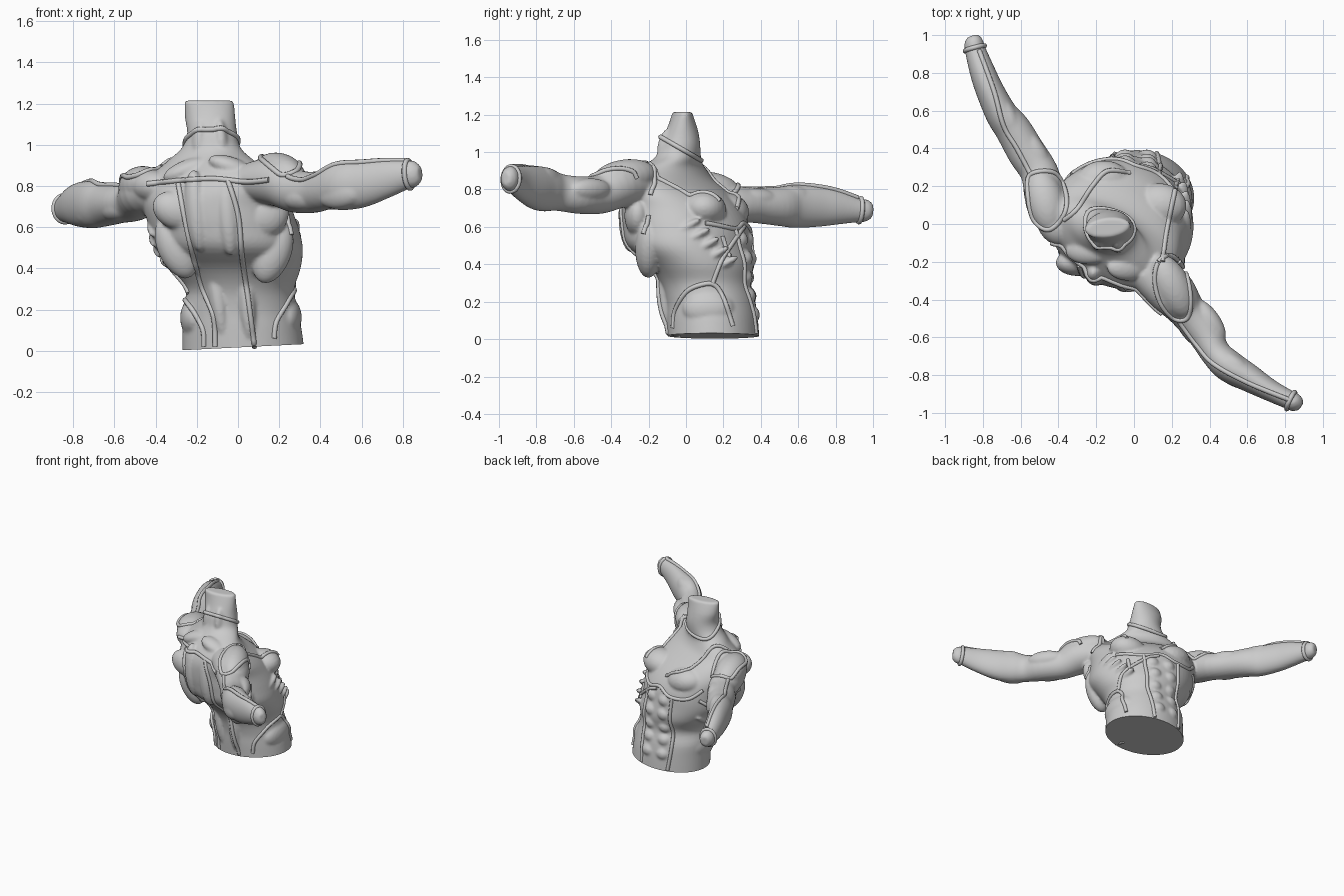
import bpy, bmesh, math
from mathutils import Vector, Matrix
from mathutils.bvhtree import BVHTree

if "Cube" in bpy.data.objects:
    bpy.data.objects.remove(bpy.data.objects["Cube"])

Z = Vector((0, 0, 1))
# viewing frames: right axis, up axis, looking direction
VIEWS = {"front": ((1, 0, 0), (0, 0, 1), (0, 1, 0)),
         "back": ((1, 0, 0), (0, 0, 1), (0, -1, 0)),
         "right": ((0, 1, 0), (0, 0, 1), (-1, 0, 0)),
         "left": ((0, 1, 0), (0, 0, 1), (1, 0, 0)),
         "top": ((1, 0, 0), (0, 1, 0), (0, 0, -1))}


def spline(pts, steps, closed=False):
    """Catmull-Rom through tuples of any length."""
    n, out = len(pts), []
    get = (lambda i: pts[i % n]) if closed else (lambda i: pts[max(0, min(n - 1, i))])
    for i in range(n if closed else n - 1):
        p = [get(i + k) for k in (-1, 0, 1, 2)]
        for s in range(steps):
            t = s / steps
            out.append(tuple(.5 * (2 * b + (c - a) * t + (2 * a - 5 * b + 4 * c - d) * t * t
                             + (3 * b - a - 3 * c + d) * t ** 3) for a, b, c, d in zip(*p)))
    if not closed:
        out.append(tuple(pts[-1]))
    return out


def loft(bm, rings, n=40):
    """Skin through elliptical rings (centre, u, v)."""
    loops = [[bm.verts.new(c + u * math.cos(2 * math.pi * k / n) + v * math.sin(2 * math.pi * k / n))
              for k in range(n)] for c, u, v in rings]
    for a, b in zip(loops, loops[1:]):
        for k in range(n):
            bm.faces.new((a[k], a[(k + 1) % n], b[(k + 1) % n], b[k]))
    bm.faces.new(loops[0][::-1])
    bm.faces.new(loops[-1])


def ellipsoid(bm, matrix):
    bmesh.ops.create_uvsphere(bm, u_segments=24, v_segments=14, radius=1, matrix=matrix)


def oval(bm, centre, radii, heading=0, pitch=0):
    """Ellipsoid whose long x axis follows heading / pitch in degrees."""
    ellipsoid(bm, Matrix.Translation(centre) @ Matrix.Rotation(math.radians(heading), 4, 'Z')
              @ Matrix.Rotation(math.radians(-pitch), 4, 'Y') @ Matrix.Diagonal((*radii, 1)))


def cast(tree, view, a, b):
    r, u, d = (Vector(k) for k in VIEWS[view])
    return tree.ray_cast(r * a + u * b - d * 3, d)[0]


def muscle(bm, tree, view, a, b, w, h, tilt=0, rise=.02, depth=.07):
    """Flattened swelling seated on the torso surface as seen in a view."""
    hit = cast(tree, view, a, b)
    if hit is None:
        return
    r, u, d = (Vector(k) for k in VIEWS[view])
    t = math.radians(tilt)
    x, y = r * math.cos(t) + u * math.sin(t), u * math.cos(t) - r * math.sin(t)
    c = hit + d * (depth - rise)
    m = Matrix((x * w, y * h, d * depth)).transposed().to_4x4()
    ellipsoid(bm, Matrix.Translation(c) @ m)


# torso and neck: z, centre x, centre y, half width, half depth, turn
TORSO = [(-.06, .03, .15, .30, .245, -5), (.1, .02, .14, .29, .245, -5), (.2, .01, .13, .28, .24, -8),
         (.3, .01, .105, .265, .24, -15), (.4, -.01, .08, .32, .275, -22), (.5, -.045, .02, .37, .32, -28),
         (.6, -.07, 0, .375, .325, -30), (.7, -.1, -.025, .375, .30, -30), (.78, -.11, -.06, .37, .25, -32),
         (.85, -.12, -.09, .34, .18, -33), (.92, -.13, -.07, .24, .13, -33), (.98, -.13, -.04, .15, .115, -20),
         (1.05, -.125, -.03, .122, .105, 0), (1.13, -.135, -.02, .122, .08, 0), (1.215, -.14, -.02, .12, .05, 8)]
bm = bmesh.new()
rings = []
for z, x, y, a, b, deg in spline(TORSO, 4):
    t = math.radians(deg)
    rings.append((Vector((x, y, z)), Vector((math.cos(t), math.sin(t), 0)) * a,
                  Vector((-math.sin(t), math.cos(t), 0)) * b))
loft(bm, rings, 64)
torso = BVHTree.FromBMesh(bm)

# arms: x, y, z, horizontal radius, vertical radius
ARM_A = [(.08, -.24, .82, .12, .1), (.2, -.36, .82, .125, .12), (.28, -.46, .775, .1, .105),
         (.37, -.57, .77, .095, .1), (.43, -.68, .785, .08, .1), (.5, -.75, .80, .085, .118),
         (.6, -.81, .81, .075, .115), (.72, -.88, .835, .058, .093), (.82, -.93, .855, .05, .07),
         (.86, -.95, .858, .046, .062), (.885, -.965, .86, .025, .035)]
ARM_B = [(-.32, 0, .78, .12, .1), (-.45, .1, .77, .115, .11), (-.5, .27, .725, .1, .095),
         (-.57, .38, .715, .1, .095), (-.64, .5, .71, .095, .105), (-.70, .58, .71, .085, .115),
         (-.76, .7, .71, .075, .11), (-.8, .8, .705, .068, .095), (-.84, .92, .69, .055, .066),
         (-.85, .97, .687, .048, .057), (-.858, .995, .685, .028, .035)]
for arm in (ARM_A, ARM_B):
    pts = spline(arm, 4)
    rings = []
    for i, p in enumerate(pts):
        t = (Vector(pts[min(i + 1, len(pts) - 1)][:3]) - Vector(pts[max(i - 1, 0)][:3])).normalized()
        h = t.cross(Z).normalized()
        rings.append((Vector(p[:3]), h * p[3], h.cross(t) * p[4]))
    loft(bm, rings)

# deltoids, biceps, triceps and forearm swellings
for c, r, hd, pt in [((.2, -.33, .865), (.19, .10, .095), -62, -8), ((.12, -.3, .84), (.13, .08, .08), -45, 0),
                     ((-.47, .12, .80), (.18, .105, .095), 105, -8), ((-.42, .0, .80), (.12, .09, .08), 120, 0),
                     ((.40, -.51, .80), (.13, .055, .06), -55, 0), ((.31, -.56, .74), (.13, .06, .06), -50, 0),
                     ((.53, -.74, .84), (.12, .05, .075), -35, 8), ((.50, -.79, .76), (.13, .05, .07), -35, 8),
                     ((-.52, .37, .75), (.14, .06, .055), 118, 0), ((-.60, .35, .69), (.13, .055, .06), 118, 0),
                     ((-.66, .56, .755), (.13, .05, .065), 115, 0), ((-.74, .6, .68), (.13, .05, .07), 112, 0)]:
    oval(bm, c, r, hd, pt)

# chest
muscle(bm, torso, "back", .13, .69, .15, .10, 10, .03, .12)
muscle(bm, torso, "back", -.16, .68, .15, .10, -10, .03, .12)
# abdominal blocks
for row in range(5):
    for side in (-1, 1):
        muscle(bm, torso, "back", .01 + side * .058, .13 + row * .1, .056, .05, 0, .018, .05)
# obliques and ribs on both flanks
for view in ("right", "left"):
    muscle(bm, torso, view, .12, .16, .14, .1, 0, .012, .07)
    for i in range(5):
        muscle(bm, torso, view, .2 - .05 * i, .40 + .05 * i, .09, .022, 28, .012, .03)
# back: shoulder blades, broad back muscles, spinal columns, trapezius
for a, b, w, h, tilt, rise in [(-.3, .68, .12, .09, -25, .025), (.13, .66, .12, .11, 30, .025),
                               (-.3, .5, .09, .16, 25, .02), (.17, .48, .09, .16, -20, .02),
                               (-.1, .28, .05, .24, 8, .02), (.04, .28, .05, .24, 4, .02),
                               (-.2, .68, .06, .2, 5, .018), (-.05, .66, .06, .2, 5, .018),
                               (-.24, .88, .13, .05, 20, .02), (-.03, .89, .12, .05, -20, .02),
                               (-.19, 1.0, .04, .13, -5, .01), (-.08, 1.0, .04, .13, 5, .01)]:
    muscle(bm, torso, "front", a, b, w, h, tilt, rise)
bmesh.ops.recalc_face_normals(bm, faces=bm.faces)

# fuse everything into one skin
mesh = bpy.data.meshes.new("body")
bm.to_mesh(mesh)
bm.free()
body = bpy.data.objects.new("body", mesh)
bpy.context.collection.objects.link(body)
bpy.context.view_layer.objects.active = body
body.select_set(True)
rm = body.modifiers.new("fuse", 'REMESH')
rm.mode, rm.voxel_size = 'VOXEL', .0095
sm = body.modifiers.new("soften", 'SMOOTH')
sm.factor, sm.iterations = .5, 4
for name in ("fuse", "soften"):
    bpy.ops.object.modifier_apply(modifier=name)

# slightly slanted cut at the waist
bm = bmesh.new()
bm.from_mesh(body.data)
cut = bmesh.ops.bisect_plane(bm, geom=bm.verts[:] + bm.edges[:] + bm.faces[:], plane_co=(0, 0, .016),
                             plane_no=(-.05, 0, 1), clear_inner=True)["geom_cut"]
bmesh.ops.contextual_create(bm, geom=[e for e in cut if isinstance(e, bmesh.types.BMEdge)])
bmesh.ops.recalc_face_normals(bm, faces=bm.faces)
skin = BVHTree.FromBMesh(bm)
bm.to_mesh(body.data)
bm.free()
bpy.ops.object.shade_smooth_by_angle(angle=math.radians(50))


def tube(name, runs, closed=False, r=.013):
    cu = bpy.data.curves.new(name, 'CURVE')
    cu.dimensions, cu.bevel_depth, cu.bevel_resolution, cu.use_fill_caps = '3D', r, 2, True
    for run in runs:
        if len(run) < 3:
            continue
        sp = cu.splines.new('POLY')
        sp.points.add(len(run) - 1)
        for p, co in zip(sp.points, run):
            p.co = (*co, 1)
        sp.use_cyclic_u = closed
    bpy.context.collection.objects.link(bpy.data.objects.new(name, cu))


def piping(name, view, pts, closed=False):
    """Draw a seam in a view and drop it on the skin."""
    runs, last = [[]], None
    for a, b in spline(pts, 10, closed):
        hit = cast(skin, view, a, b)
        if hit is None or (last is not None and (hit - last).length > .09):
            runs.append([])
        if hit is not None:
            runs[-1].append(hit)
        last = hit
    tube(name, runs, closed and len(runs) == 1)


def band(name, centre, normal, reach):
    """Closed ring hugging the skin around a limb."""
    c, n = Vector(centre), Vector(normal).normalized()
    u = n.orthogonal().normalized()
    v, run = n.cross(u), []
    for k in range(48):
        d = u * math.cos(k * math.pi / 24) + v * math.sin(k * math.pi / 24)
        hit = skin.ray_cast(c + d * reach, -d)[0]
        if hit:
            run.append(hit)
    tube(name, [run], True)


# seams
band("neck_band", (-.125, -.03, 1.02), (0, .5, .87), .2)
band("wrist_band_a", (.83, -.935, .856), (.45, -.22, .05), .13)
band("wrist_band_b", (-.842, .93, .69), (-.2, .75, -.06), .13)
piping("yoke_seam", "front", [(-.44, .81), (-.3, .825), (-.12, .835), (.04, .82), (.15, .83)])
piping("back_seam_a", "front", [(-.29, .81), (-.24, .55), (-.18, .32), (-.12, .17), (-.11, .02)])
piping("back_seam_b", "front", [(-.05, .83), (0, .66), (.02, .45), (.05, .25), (.08, .02)])
piping("hip_seam_b", "front", [(-.26, .25), (-.21, .18), (-.17, .1), (-.165, .02)])
piping("hip_seam_a", "right", [(-.07, .06), (-.06, .15), (0, .25), (.08, .29), (.15, .29), (.2, .22), (.25, .07)])
piping("flank_seam_a", "right", [(.14, .29), (.19, .42), (.26, .53), (.31, .6)])
piping("flank_seam_b", "left", [(.05, .28), (.12, .4), (.2, .5), (.28, .58)])
piping("chest_seam", "back", [(-.33, .66), (-.24, .59), (-.1, .58), (.01, .62), (.13, .59), (.25, .62)])
piping("belly_seam_a", "back", [(.13, .59), (.14, .4), (.13, .2), (.12, .03)])
piping("belly_seam_b", "back", [(-.12, .58), (-.11, .4), (-.12, .2), (-.1, .02)])
piping("collar_seam_a", "top", [(.15, -.2), (.17, -.05), (.2, .1), (.23, .24)])
piping("collar_seam_b", "top", [(-.37, .02), (-.3, .08), (-.22, .2), (-.14, .28), (-.02, .27)])
piping("shoulder_seam_a", "top", [(.13, -.2), (.2, -.17), (.27, -.25), (.3, -.4), (.28, -.5), (.21, -.5),
                                  (.14, -.42), (.11, -.3)], True)
piping("shoulder_seam_b", "top", [(-.55, .26), (-.56, .14), (-.53, .02), (-.45, -.03), (-.37, .05), (-.36, .16),
                                  (-.42, .27)], True)
piping("arm_seam_a", "top", [(.24, -.52), (.33, -.64), (.42, -.74), (.6, -.84), (.82, -.93)])
piping("arm_seam_b", "top", [(-.55, .27), (-.62, .4), (-.69, .52), (-.74, .7), (-.82, .92)])
